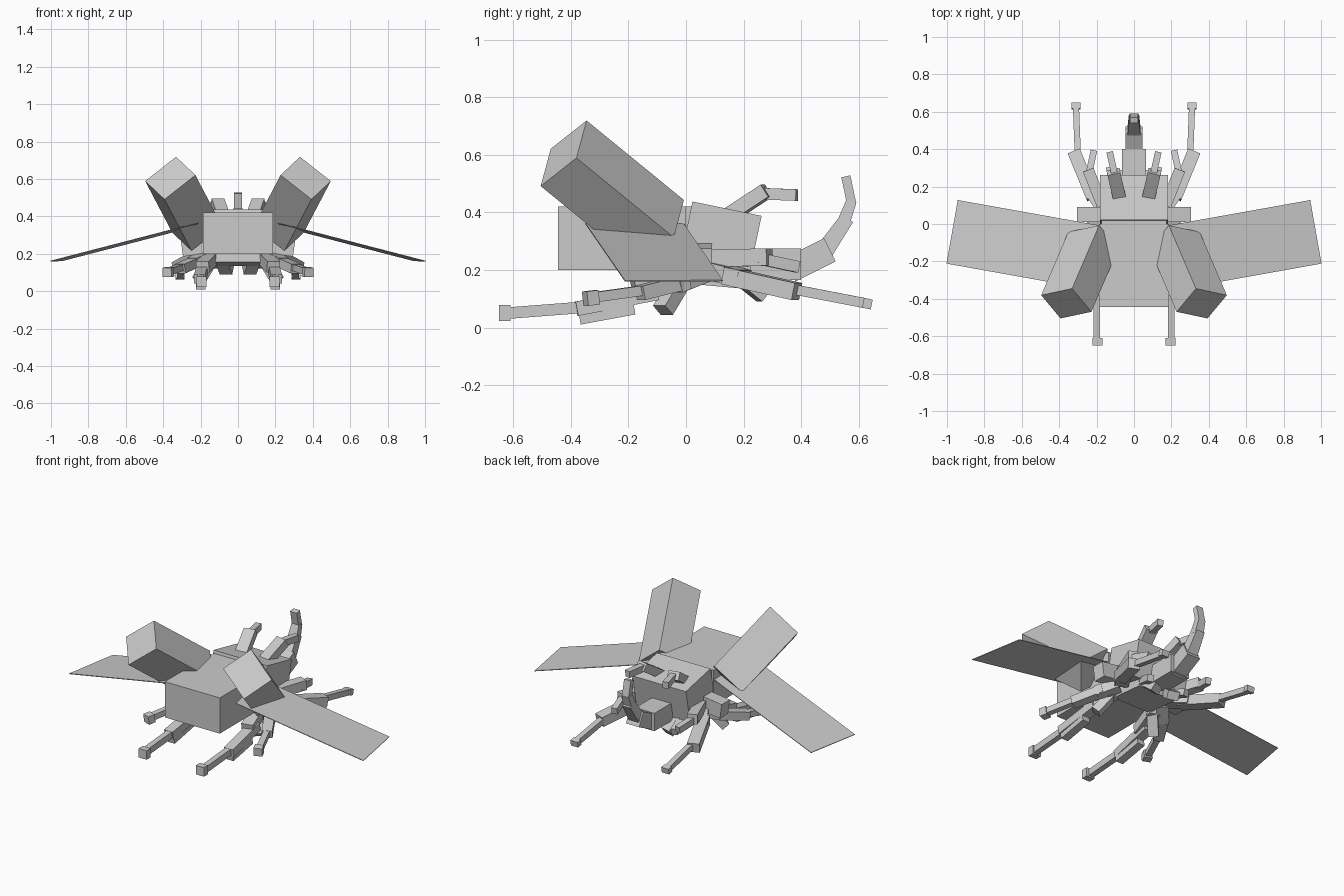
import bpy
import bmesh
from mathutils import Vector, Matrix

if "Cube" in bpy.data.objects:
    bpy.data.objects.remove(bpy.data.objects["Cube"])

shell = bpy.data.materials.new("plain grey")
shell.use_nodes = True
GREY = (0.6, 0.6, 0.6, 1)
shell.diffuse_color = GREY
shell.node_tree.nodes["Principled BSDF"].inputs["Base Color"].default_value = GREY


def add_beam(bm, start, end, width, height, side=None, taper=1):
    """Box running from start to end; side gives the width direction."""
    start, end = Vector(start), Vector(end)
    along = (end - start).normalized()
    side = Vector(side) if side else along.cross(Vector((0, 0, 1)))
    side = (side - along * side.dot(along)).normalized()
    up = side.cross(along)
    frame = Matrix((side, along, up)).transposed().to_4x4()
    frame.translation = (start + end) / 2
    verts = bmesh.ops.create_cube(bm, size=1)["verts"]
    length = (end - start).length
    for v in verts:
        k = taper if v.co.y > 0 else 1
        v.co = frame @ Vector((v.co.x * width * k, v.co.y * length, v.co.z * height * k))


def make(name, beams, mirrored=False):
    bm = bmesh.new()
    for beam in beams:
        add_beam(bm, *beam)
    mesh = bpy.data.meshes.new(name)
    bm.to_mesh(mesh)
    bm.free()
    mesh.materials.append(shell)
    obj = bpy.data.objects.new(name, mesh)
    bpy.context.collection.objects.link(obj)
    if mirrored:
        obj.modifiers.new("Mirror", "MIRROR").use_mirror_merge = False
    return obj


X = (1, 0, 0)

# Body blocks
make("abdomen", [((0, -.445, .31), (0, .0, .31), .375, .22, X)])
make("thorax", [((0, 0, .33), (0, .24, .28), .365, .22, X)])
make("waist_plate", [((0, -.01, .32), (0, .025, .32), .35, .2, X)])
make("belly_plate", [((0, -.02, .19), (0, .2, .17), .26, .07, X)])
make("shoulders", [((.15, .05, .25), (.3, .05, .23), .08, .09)], True)

# Raised wing cases and thin flight wings
make("wing_cases", [((.362, -.425, .605), (.217, -.087, .329), .213, .189, (.165, -.035, -.13))], True)
make("flight_wings", [((.2, -.18, .362), (.972, -.042, .162), .345, .004, (-.055, .34, 0))], True)

# Legs: thigh, shin, slim foot and claw
make("front_legs", [
    ((.15, -.0, .17), (.19, -.18, .13), .07, .06),
    ((.19, -.1, .12), (.205, -.38, .065), .06, .05),
    ((.2, -.18, .07), (.2, -.37, .035), .05, .05),
    ((.2, -.36, .07), (.2, -.62, .05), .035, .04),
    ((.195, -.61, .05), (.195, -.65, .05), .055, .055),
], True)
make("middle_legs", [
    ((.16, .06, .19), (.24, -.04, .15), .07, .06),
    ((.22, -.0, .16), (.31, -.16, .12), .06, .05),
    ((.3, -.14, .13), (.37, -.32, .105), .035, .035),
    ((.365, -.31, .105), (.38, -.35, .1), .05, .05),
    ((.15, -.02, .16), (.21, -.08, .06), .06, .05),
], True)
make("rear_legs", [
    ((.16, .08, .2), (.24, .2, .17), .08, .06),
    ((.22, .14, .18), (.32, .385, .125), .07, .06),
    ((.3, .36, .135), (.31, .62, .085), .033, .035),
    ((.31, .615, .086), (.31, .645, .08), .05, .035),
], True)

# Feelers beside and above the head
make("side_feelers", [
    ((.17, .1, .24), (.245, .29, .245), .06, .06),
    ((.245, .25, .24), (.215, .39, .21), .035, .04),
], True)
make("top_feelers", [
    ((.08, .15, .39), (.11, .28, .475), .07, .05),
    ((.1, .25, .465), (.13, .385, .46), .035, .04),
], True)

# Head, mouth parts and curved horn
make("head", [((0, .18, .22), (0, .4, .22), .13, .11, X)])
make("mandibles", [
    ((.09, .17, .19), (.06, .27, .11), .07, .05),
    ((.1, .16, .18), (.13, .3, .14), .04, .04),
], True)
make("horn", [
    ((0, .36, .2), (0, .5, .27), .09, .09, X),
    ((0, .47, .25), (0, .56, .38), .075, .065, X, .75),
    ((0, .545, .36), (0, .575, .44), .06, .045, X, .8),
    ((0, .575, .43), (0, .555, .525), .045, .032, X),
])
